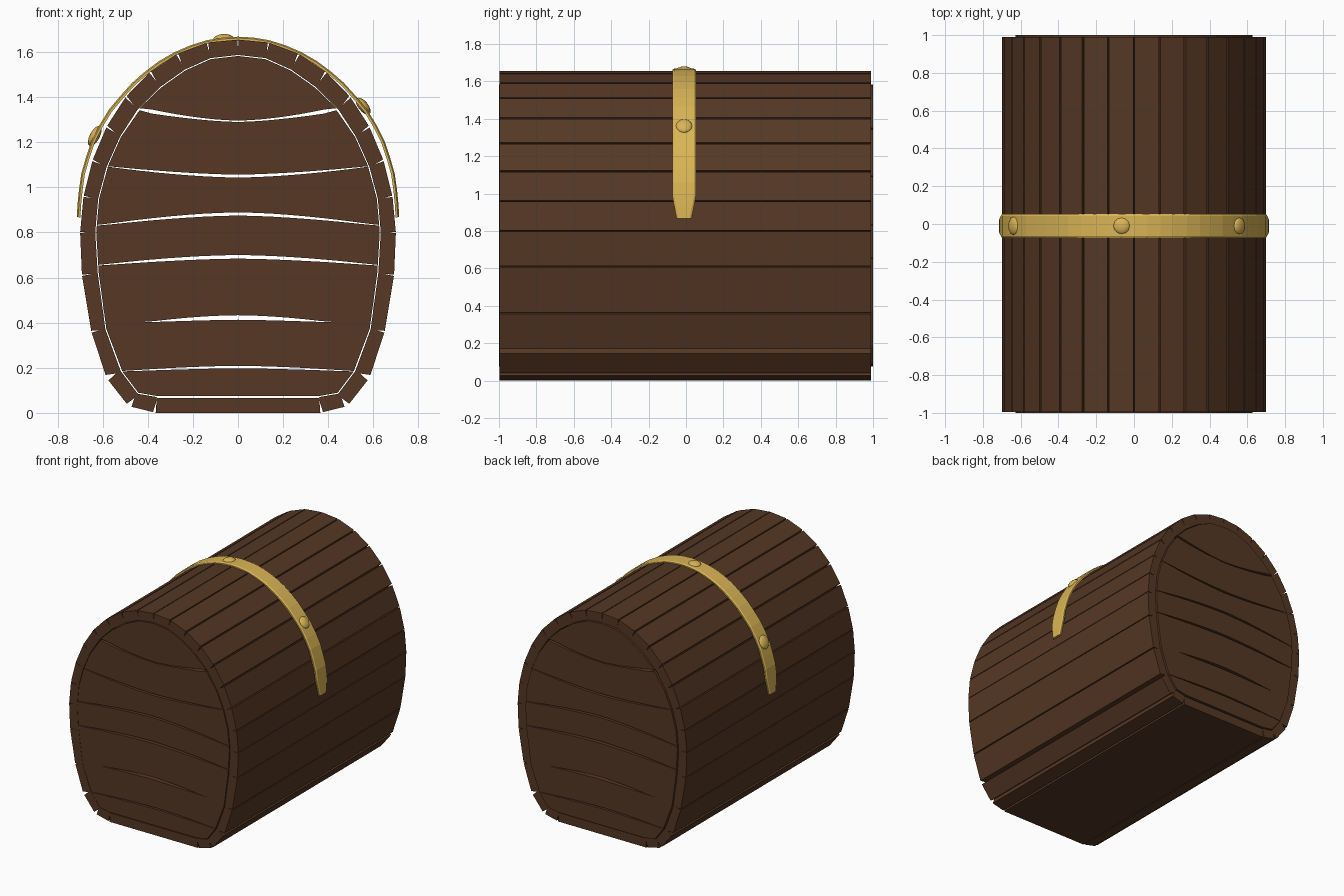
import bpy, bmesh, math
from mathutils import Vector

if "Cube" in bpy.data.objects:
    bpy.data.objects.remove(bpy.data.objects["Cube"])


def material(name, rgb):
    m = bpy.data.materials.new(name)
    m.diffuse_color = (*rgb, 1)
    m.use_nodes = True
    m.node_tree.nodes["Principled BSDF"].inputs["Base Color"].default_value = m.diffuse_color
    return m


WOOD = material("dark_wood", (0.092, 0.039, 0.018))
GOLD = material("gold", (0.70, 0.46, 0.092))


def finish(bm, name, mat):
    bmesh.ops.recalc_face_normals(bm, faces=bm.faces)
    me = bpy.data.meshes.new(name)
    bm.to_mesh(me)
    bm.free()
    ob = bpy.data.objects.new(name, me)
    me.materials.append(mat)
    bpy.context.collection.objects.link(ob)
    return ob


def prism(bm, pts, y0, y1):
    """Extrude an (x, z) outline from y0 to y1."""
    a = [bm.verts.new((p[0], y0, p[1])) for p in pts]
    b = [bm.verts.new((p[0], y1, p[1])) for p in pts]
    bm.faces.new(a)
    bm.faces.new(b[::-1])
    for i in range(len(a)):
        j = (i + 1) % len(a)
        bm.faces.new((a[i], b[i], b[j], a[j]))


# Seams between staves, right half from crown to base: outer, inner, half gap
SEAMS = [((0, 1.655), (0, 1.587), .003), ((.136, 1.642), (.122, 1.573), .004),
         ((.27, 1.592), (.236, 1.522), .005), ((.39, 1.512), (.345, 1.445), .005),
         ((.497, 1.402), (.445, 1.345), .005), ((.582, 1.27), (.523, 1.225), .005),
         ((.645, 1.12), (.583, 1.09), .004), ((.685, .96), (.62, .95), .003),
         ((.70, .80), (.633, .80), .002), ((.692, .61), (.622, .62), .003),
         ((.65, .36), (.588, .37), .004), ((.583, .155), (.52, .185), .014),
         ((.485, .03), (.445, .085), .013), ((.37, .002), (.36, .07), .007)]
SEAMS = [tuple(map(Vector, s[:2])) + (s[2],) for s in SEAMS]


# Staves running the full length, with wedge-shaped seams
def stave(bm, s, t, sign):
    (o1, i1, g1), (o2, i2, g2) = s, t
    d = (o2 - o1).normalized()
    pts = [i1, i1.lerp(o1, .35), o1 + d * g1, o2 - d * g2, i2.lerp(o2, .35), i2]
    prism(bm, [(p.x * sign, p.y) for p in pts], -.996, .99)


bm = bmesh.new()
for s, t in zip(SEAMS, SEAMS[1:]):
    for sign in (1, -1):
        stave(bm, s, t, sign)
prism(bm, [(-.365, 0), (.365, 0), (.36, .067), (-.36, .067)], -.996, .99)
finish(bm, "staves", WOOD)

# End boards: inner outline, split by bowed slits
EDGE = [Vector((s[1].x * .993, .825 + (s[1].y - .825) * .994)) for s in SEAMS]


def half_width(z):
    for a, b in zip(EDGE, EDGE[1:]):
        if b.y <= z <= a.y:
            return a.x + (b.x - a.x) * (a.y - z) / (a.y - b.y)
    return 0


# Slits: height at ends, height at middle, half length, gap at middle, gap at ends
SLITS = [(1.347, 1.293, .44, .006, .022), (1.093, 1.05, .58, .013, .002),
         (.832, .882, .61, .014, .003), (.655, .692, .61, .016, .003),
         (.402, .423, .41, .02, 0), (.185, .203, .50, .011, .002)]


def slit_curve(slit, side):
    ze, zc, length, gc, ge = slit
    w = half_width(ze)
    pts = []
    for i in range(17):
        x = w * (i / 8 - 1)
        u = min(abs(x) / length, 1)
        gap = gc + (ge - gc) * u * u
        if ge > gc and u > .9:
            gap *= .4
        pts.append((x, ze + (zc - ze) * (1 - u ** 1.6) + side * gap / 2))
    return pts


def boards(bm, y0, y1):
    for k in range(len(SLITS) + 1):
        top = slit_curve(SLITS[k - 1], -1) if k else []
        low = slit_curve(SLITS[k], 1) if k < len(SLITS) else []
        zt = top[0][1] if top else 9
        zb = low[0][1] if low else -9
        rim = [(p.x, p.y) for p in EDGE if zb + .004 < p.y < zt - .004]
        left = [(-x, z) for x, z in rim if x > 0]
        # clockwise: top left to right, down the rim, low right to left, up
        prism(bm, top + rim + low[::-1] + left[::-1], y0, y1)


for name, y0, y1 in (("front_boards", -1, -.93), ("back_boards", .93, 1)):
    bm = bmesh.new()
    boards(bm, y0, y1)
    finish(bm, name, WOOD)

# Metal band arching over the top, tapered at both ends
half = [(0, 1.668), (.07, 1.664), (.14, 1.652), (.21, 1.630), (.28, 1.600), (.35, 1.560),
        (.41, 1.515), (.468, 1.465), (.522, 1.405), (.572, 1.345), (.615, 1.275),
        (.65, 1.205), (.675, 1.13), (.695, 1.06), (.705, .99), (.711, .93), (.715, .868)]
path = [Vector((-x, z)) for x, z in half[:0:-1]] + [Vector(p) for p in half]
YC = -.01
bm = bmesh.new()
rings = []
for i, p in enumerate(path):
    t = (path[min(i + 1, len(path) - 1)] - path[max(i - 1, 0)]).normalized()
    n = Vector((-t.y, t.x))
    w = .063 if p.y > .985 else .04 + .023 * (p.y - .868) / .117
    section = [(-w, -.016), (-w, -.006), (-w + .01, 0), (w - .01, 0), (w, -.006), (w, -.016)]
    rings.append([bm.verts.new((p.x + n.x * h, YC + y, p.y + n.y * h)) for y, h in section])
for a, b in zip(rings, rings[1:]):
    for j in range(6):
        k = (j + 1) % 6
        bm.faces.new((a[j], a[k], b[k], b[j]))
bm.faces.new(rings[0])
bm.faces.new(rings[-1])
finish(bm, "metal_band", GOLD)

# Domed rivets on the band
for x, z, nx, nz, r in ((-.635, 1.228, -.88, .47, .05), (-.065, 1.658, -.08, 1, .045),
                        (.555, 1.36, .78, .63, .045)):
    bpy.ops.mesh.primitive_uv_sphere_add(segments=12, ring_count=8, radius=1)
    rivet = bpy.context.object
    rivet.name = "rivet"
    rivet.location = (x, YC, z)
    rivet.scale = (r, r, .022)
    rivet.rotation_euler = (0, math.atan2(nx, nz), 0)
    rivet.data.materials.append(GOLD)
    bpy.ops.object.shade_smooth_by_angle()
